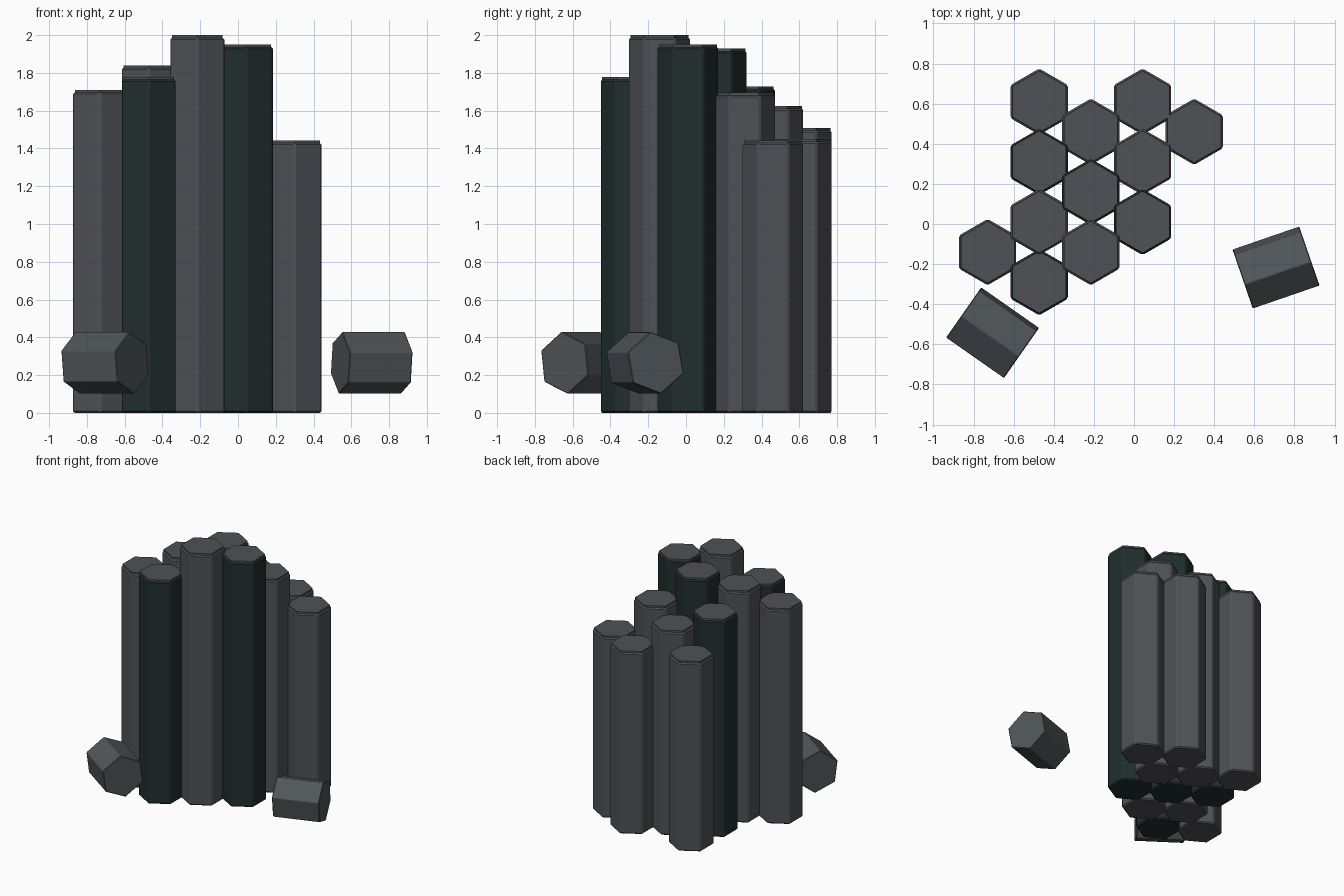
import bpy, bmesh, math
from mathutils import Matrix

if "Cube" in bpy.data.objects:
    bpy.data.objects.remove(bpy.data.objects["Cube"])


def material(name, rgb):
    m = bpy.data.materials.new(name)
    m.diffuse_color = (*rgb, 1)
    m.use_nodes = True
    m.node_tree.nodes["Principled BSDF"].inputs["Base Color"].default_value = m.diffuse_color
    return m


GREY = material("basalt grey", (0.080, 0.083, 0.092))
DARK = material("dark mossy basalt", (0.0150, 0.0275, 0.0265))
STONE = material("fallen stone grey", (0.080, 0.091, 0.097))


def hex_prism(name, radius, length, matrix, mat, bevel=0.0):
    """Six-sided prism centred on its own axis, corners along local y."""
    bm = bmesh.new()
    bmesh.ops.create_cone(bm, cap_ends=True, segments=6, radius1=radius,
                          radius2=radius, depth=length)
    # make sure a corner points along +y
    v = bm.verts[:][0].co
    turn = math.pi / 2 - math.atan2(v.y, v.x)
    bmesh.ops.rotate(bm, verts=bm.verts, matrix=Matrix.Rotation(turn, 3, 'Z'))
    if bevel:
        bmesh.ops.bevel(bm, geom=bm.edges[:], offset=bevel, segments=1,
                        profile=0.5, affect='EDGES')
    bm.transform(matrix)
    me = bpy.data.meshes.new(name)
    bm.to_mesh(me)
    bm.free()
    me.materials.append(mat)
    ob = bpy.data.objects.new(name, me)
    bpy.context.collection.objects.link(ob)
    return ob


# standing columns: lattice column, y, height, colour
DX, X0 = 0.2575, -0.2150
COLUMNS = [
    (-2, -0.14, 1.710, GREY),
    (-1, -0.29, 1.778, DARK), (-1, 0.01, 1.840, GREY),
    (-1, 0.31, 1.728, DARK), (-1, 0.61, 1.508, GREY),
    (0, -0.14, 2.000, GREY), (0, 0.16, 1.928, DARK), (0, 0.46, 1.625, GREY),
    (1, 0.01, 1.950, DARK), (1, 0.31, 1.695, GREY), (1, 0.61, 1.450, GREY),
    (2, 0.46, 1.443, GREY),
]
CAP = 0.014
for i, (col, y, h, mat) in enumerate(COLUMNS, 1):
    x, body = X0 + col * DX, h - CAP
    hex_prism(f"column_{i:02d}", 0.165, body,
              Matrix.Translation((x, y, body / 2)), mat, 0.009)
    # thin worn cap, always plain grey
    hex_prism(f"column_cap_{i:02d}", 0.154, CAP + 0.01,
              Matrix.Translation((x, y, h - (CAP + 0.01) / 2)), GREY)

# fallen column pieces: centre, heading, roll about own axis
for name, pos, heading, roll in [
        ("fallen_piece_right", (0.708, -0.217, 0.265), 19, 10),
        ("fallen_piece_left", (-0.705, -0.542, 0.265), -35, 7)]:
    # stand the corners up (y -> z) and the prism axis along x, then turn it
    lay = Matrix(((0, 0, 1, 0), (1, 0, 0, 0), (0, 1, 0, 0), (0, 0, 0, 1)))
    m = (Matrix.Translation(pos) @ Matrix.Rotation(math.radians(heading), 4, 'Z')
         @ Matrix.Rotation(math.radians(roll), 4, 'X') @ lay)
    hex_prism(name, 0.166, 0.352, m, STONE, 0.004)
